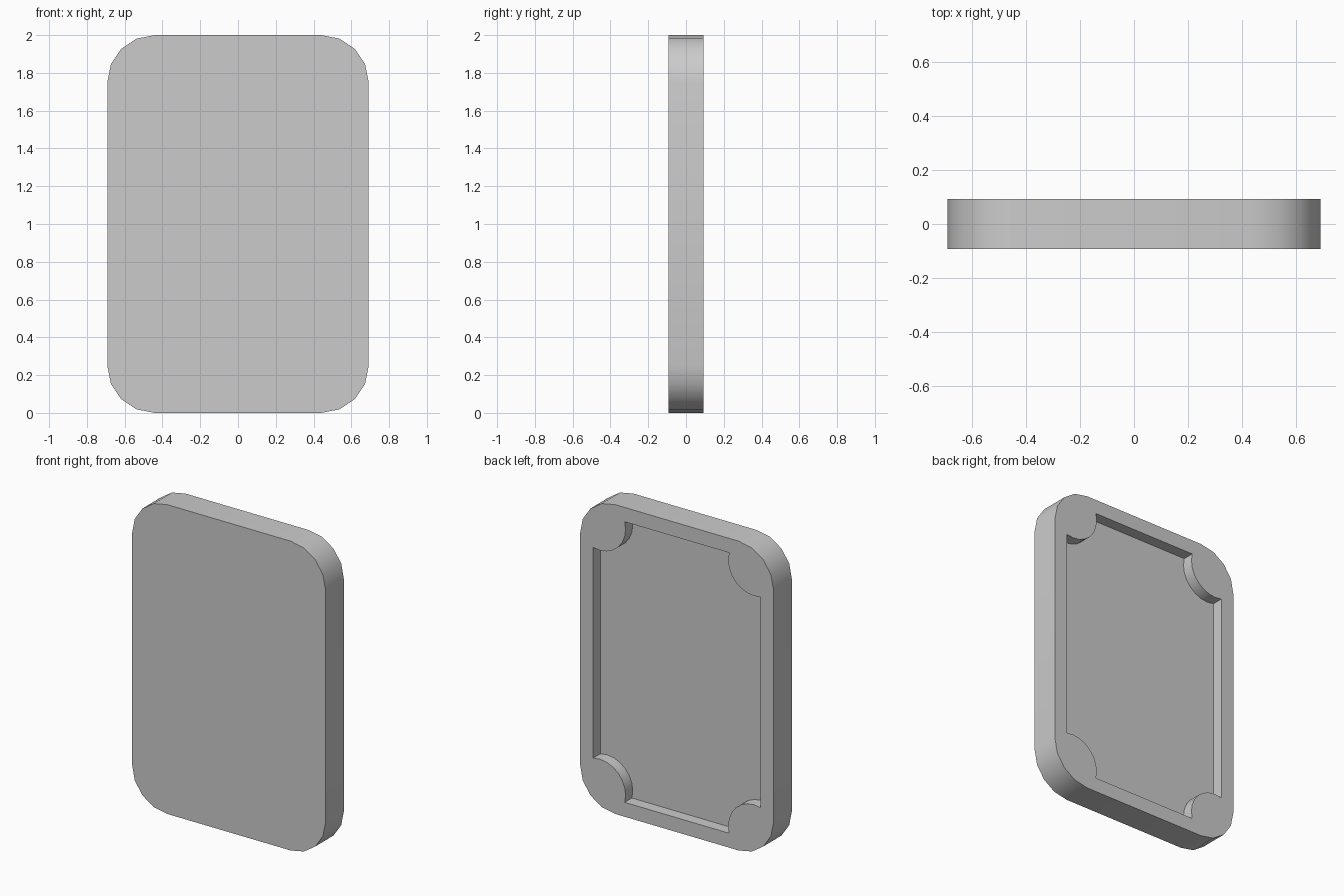
import bpy, bmesh
from math import cos, sin, asin, acos, pi

if "Cube" in bpy.data.objects:
    bpy.data.objects.remove(bpy.data.objects["Cube"])

HALF_W, HEIGHT, HALF_T = 0.692, 2.0, 0.0935
CORNER_R = 0.25                  # outer rounding
RIM = 0.093                      # rim width around the recess
BOSS_C, BOSS_R = 0.14, 0.185     # boss centre (from the corner) and radius
FLOOR_Y = 0.02                   # recess floor


def arc(c, r, a0, a1, n):
    return [(c + r * cos(a0 + (a1 - a0) * i / n),
             c + r * sin(a0 + (a1 - a0) * i / n)) for i in range(n + 1)]


def mirrored_loop(corner):
    """Corner points (inset from side, inset from bottom) -> closed x,z loop."""
    loop = []
    for sx, top in ((-1, False), (1, False), (1, True), (-1, True)):
        pts = [(sx * (HALF_W - u), HEIGHT - v if top else v) for u, v in corner]
        loop += pts if (sx < 0) != top else pts[::-1]
    return loop


# Outer corner runs side to bottom; recess corner follows the round boss
outer = mirrored_loop(arc(CORNER_R, CORNER_R, pi, 1.5 * pi, 4))
edge_a = asin((RIM - BOSS_C) / BOSS_R)
inner = mirrored_loop(arc(BOSS_C, BOSS_R, pi / 2 - edge_a, edge_a, 8))

bm = bmesh.new()


def ring(points, y):
    return [bm.verts.new((x, y, z)) for x, z in points]


def walls(a, b):
    for i in range(len(a)):
        j = (i + 1) % len(a)
        bm.faces.new((a[i], a[j], b[j], b[i]))


def loop_edges(r):
    return [bm.edges.get((r[i - 1], r[i])) for i in range(len(r))]


front, back = ring(outer, -HALF_T), ring(outer, HALF_T)
lip, floor = ring(inner, HALF_T), ring(inner, FLOOR_Y)
walls(front, back)      # outer side
walls(lip, floor)       # recess side
bm.faces.new(front)     # front panel
bm.faces.new(floor)     # recess floor
# Flat rim between outline and recess
bmesh.ops.triangle_fill(bm, use_beauty=True, edges=loop_edges(back) + loop_edges(lip),
                        normal=(0, 1, 0))
bmesh.ops.recalc_face_normals(bm, faces=bm.faces[:])

mesh = bpy.data.meshes.new("back_cover")
bm.to_mesh(mesh)
bm.free()
cover = bpy.data.objects.new("back_cover", mesh)
bpy.context.collection.objects.link(cover)
bpy.context.view_layer.objects.active = cover
cover.select_set(True)
bpy.ops.object.shade_smooth_by_angle(angle=pi / 6)
